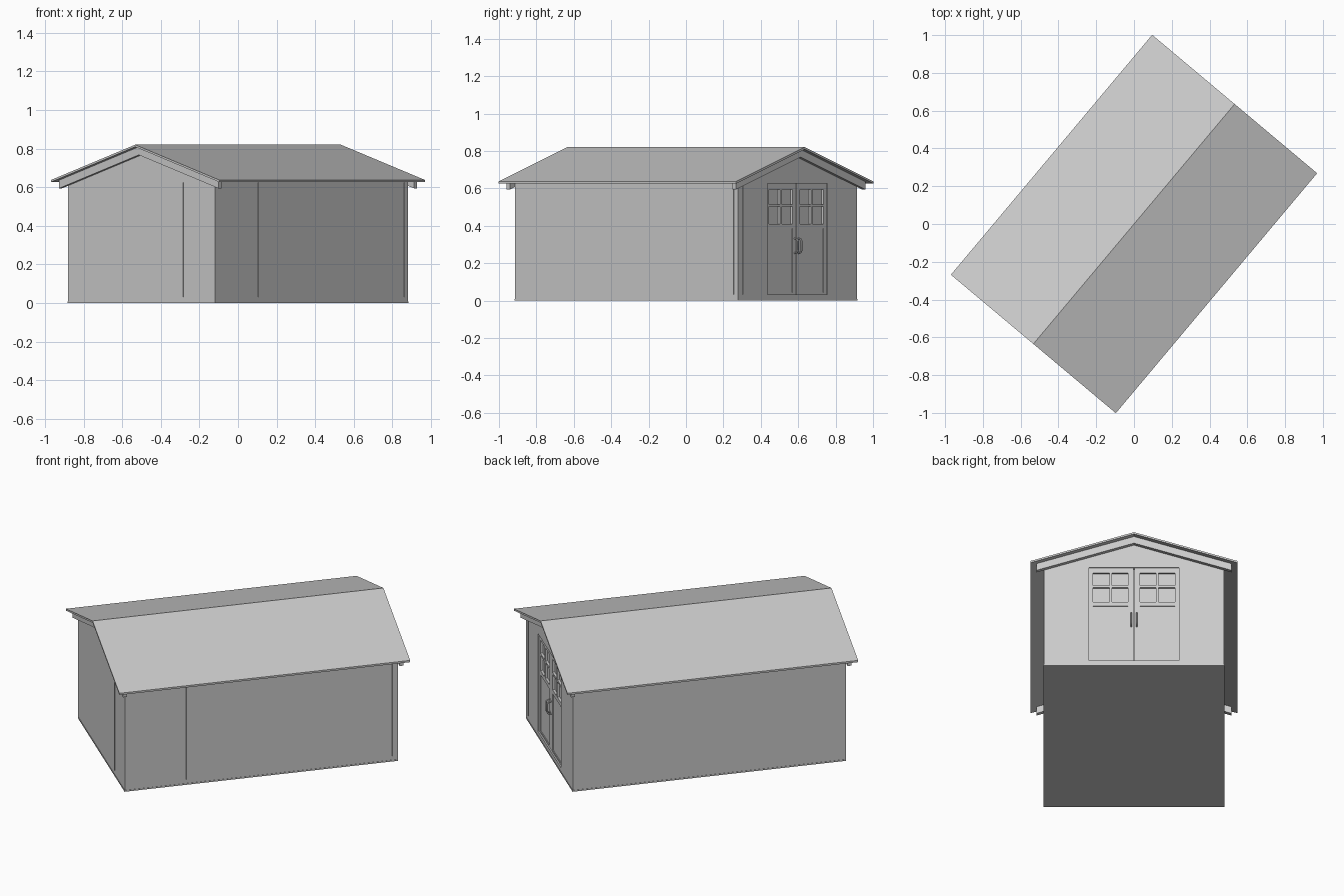
import bpy, bmesh, math

if "Cube" in bpy.data.objects:
    bpy.data.objects.remove(bpy.data.objects["Cube"])

TURN = math.radians(50)          # the shed stands diagonally
A, B = 0.778, 0.496              # wall half length / half width
RL, RW = 0.829, 0.57             # roof half length / half width
RIDGE, EAVE, THICK = 0.82, 0.637, 0.011
SLOPE = (RIDGE - EAVE) / RW


def roof_z(y):
    return RIDGE - SLOPE * abs(y)


def prism(name, pts, x0, x1):
    """Extrude a (y, z) profile along the length of the shed."""
    bm = bmesh.new()
    face = bm.faces.new([bm.verts.new((x0, y, z)) for y, z in pts])
    ext = bmesh.ops.extrude_face_region(bm, geom=[face])
    verts = [v for v in ext["geom"] if isinstance(v, bmesh.types.BMVert)]
    bmesh.ops.translate(bm, verts=verts, vec=(x1 - x0, 0, 0))
    bmesh.ops.recalc_face_normals(bm, faces=bm.faces)
    me = bpy.data.meshes.new(name)
    bm.to_mesh(me)
    bm.free()
    ob = bpy.data.objects.new(name, me)
    bpy.context.collection.objects.link(ob)
    ob.rotation_euler.z = TURN
    return ob


def box(name, x0, x1, y0, y1, z0, z1):
    return prism(name, [(y0, z0), (y1, z0), (y1, z1), (y0, z1)], x0, x1)


def chevron(w, top, height):
    """Upside-down V profile following the roof slope."""
    return [(-w, roof_z(w) - top), (0, RIDGE - top), (w, roof_z(w) - top),
            (w, roof_z(w) - top - height), (0, RIDGE - top - height),
            (-w, roof_z(w) - top - height)]


# walls with gables, and the door opening cut into one end
top = THICK + 0.001
walls = prism("walls", [(-B, 0), (B, 0), (B, roof_z(B) - top),
                        (0, RIDGE - top), (-B, roof_z(B) - top)], -A, A)
DW, Z0, Z1 = 0.249, 0.032, 0.625
cutter = box("door_cutter", A - 0.022, A + 0.1, -DW, DW, Z0, Z1)
cutter.hide_render = True
mod = walls.modifiers.new("opening", 'BOOLEAN')
mod.operation, mod.solver, mod.object = 'DIFFERENCE', 'EXACT', cutter
bpy.context.view_layer.objects.active = walls
bpy.ops.object.modifier_apply(modifier=mod.name)
bpy.data.objects.remove(cutter)

# floor skirt
box("base_skirt", -A - 0.002, A + 0.002, -B - 0.002, B + 0.002, 0.0, 0.008)

# roof slab
prism("roof", chevron(RW, 0, THICK), -RL, RL)

# bargeboards at both gables
for side, name in ((1, "front_bargeboard"), (-1, "rear_bargeboard")):
    prism(name, chevron(0.538, THICK, 0.042), side * (A - 0.002), side * (A + 0.022))

# thin panel seams on the walls
for i, x in enumerate((0.748, -0.426)):
    box(f"side_seam_{i}", x - 0.002, x + 0.002, -B - 0.002, -B + 0.002, Z0, Z1)
box("far_side_seam", -0.116, -0.112, B - 0.002, B + 0.002, Z0, Z1)
box("rear_seam", -A - 0.002, -A + 0.002, -0.283, -0.279, Z0, Z1)
box("door_end_seam", A - 0.002, A + 0.002, 0.454 - 0.91, 0.458 - 0.91, Z0, Z1)

# double doors: stiles, rails and glazing bars over the recessed panels
back, front = A - 0.024, A - 0.008
for s, side in ((1, "left"), (-1, "right")):
    def part(name, y0, y1, z0, z1, x1=front):
        ya, yb = sorted((s * y0, s * y1))
        return box(f"{side}_door_{name}", back, x1, ya, yb, z0, z1)

    part("inner_stile", 0.002, 0.032, Z0, Z1)
    part("outer_stile", 0.226, DW, Z0, Z1)
    part("top_rail", 0.032, 0.226, 0.595, Z1)
    part("middle_rail", 0.032, 0.226, 0.385, 0.41)
    part("bottom_rail", 0.032, 0.226, Z0, 0.042)
    part("lower_panel", 0.032, 0.226, 0.042, 0.385, front - 0.005)
    part("glazing_bar_upright", 0.121, 0.134, 0.41, 0.595)
    part("glazing_bar_cross", 0.032, 0.226, 0.503, 0.515)

    # D-shaped pull handle
    cu = bpy.data.curves.new(f"{side}_handle", 'CURVE')
    cu.dimensions, cu.bevel_depth, cu.bevel_resolution = '3D', 0.0045, 2
    cu.use_fill_caps = True
    path = [(0, 0.254), (0.018, 0.258), (0.024, 0.268),
            (0.024, 0.318), (0.018, 0.328), (0, 0.332)]
    sp = cu.splines.new('POLY')
    sp.points.add(len(path) - 1)
    for p, (dx, z) in zip(sp.points, path):
        p.co = (front + dx, s * 0.015, z, 1)
    ob = bpy.data.objects.new(f"{side}_handle", cu)
    ob.rotation_euler.z = TURN
    bpy.context.collection.objects.link(ob)
